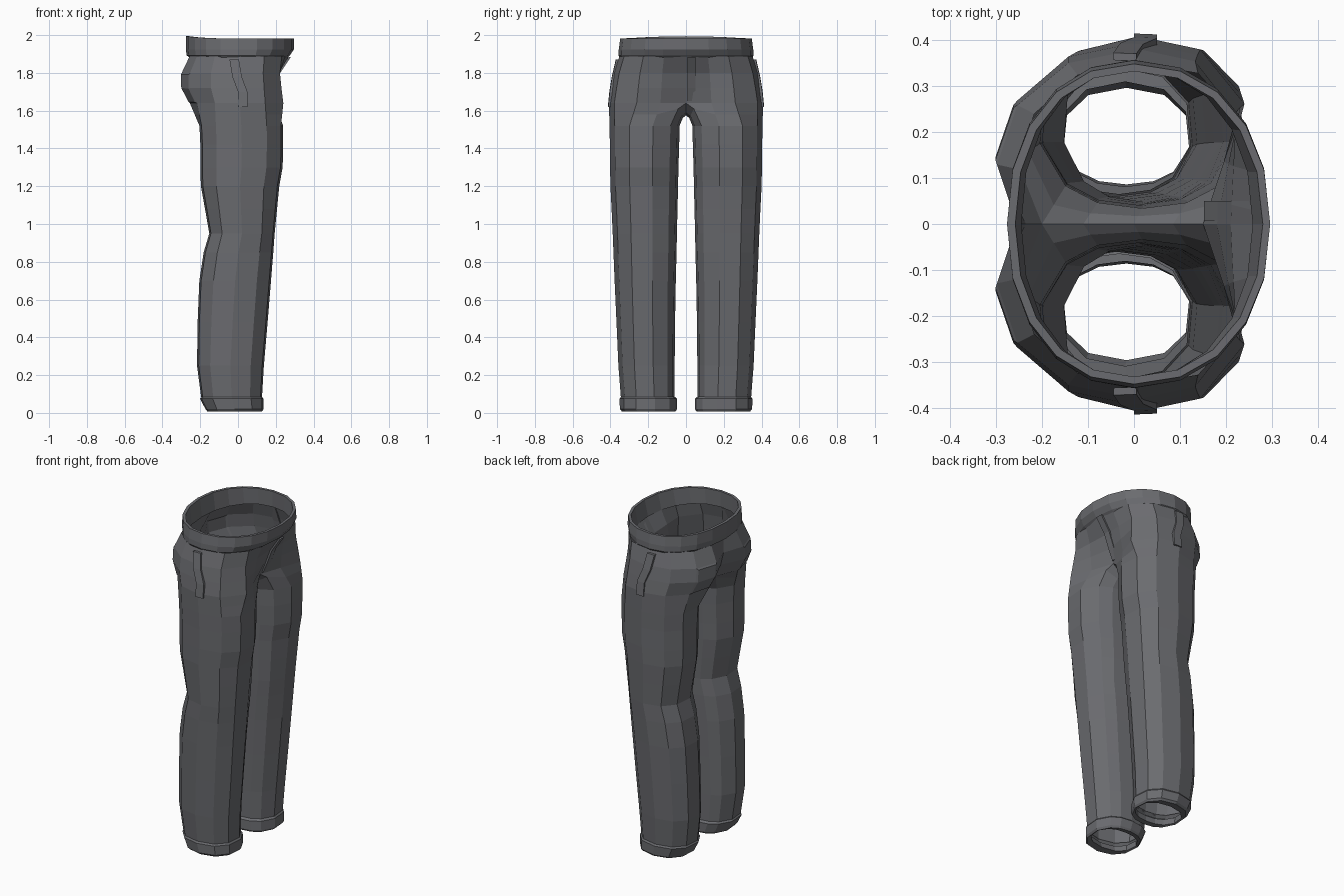
import bpy, bmesh, math
from mathutils import Vector

if "Cube" in bpy.data.objects:
    bpy.data.objects.remove(bpy.data.objects["Cube"])

cloth = bpy.data.materials.new("charcoal cloth")
cloth.diffuse_color = (0.145, 0.148, 0.16, 1)
cloth.use_nodes = True
cloth.node_tree.nodes["Principled BSDF"].inputs["Base Color"].default_value = cloth.diffuse_color


def finish(name, bm, mirror=True):
    bmesh.ops.recalc_face_normals(bm, faces=bm.faces)
    me = bpy.data.meshes.new(name)
    bm.to_mesh(me)
    bm.free()
    me.materials.append(cloth)
    ob = bpy.data.objects.new(name, me)
    bpy.context.collection.objects.link(ob)
    if mirror:
        m = ob.modifiers.new("other side", 'MIRROR')
        m.use_axis = (False, True, False)
        m.merge_threshold = 0.002
    return ob


def bridge(bm, a, b, closed=True):
    n = len(a)
    return [bm.faces.new((a[i], a[(i + 1) % n], b[(i + 1) % n], b[i]))
            for i in range(n if closed else n - 1)]


def power(v, p):
    return math.copysign(abs(v) ** p, v)


# leg section: 8 wide steps round the outside, 4 narrow steps on the inseam
ANGLES = [225 - 33.75 * i for i in range(9)] + [-67.5, -90, -112.5]


def leg_ring(z, x0, x1, y0, y1):
    cx, cy, rx, ry = (x0 + x1) / 2, (y0 + y1) / 2, (x1 - x0) / 2, (y1 - y0) / 2
    return [Vector((cx + rx * power(math.cos(math.radians(a)), .88),
                    cy + ry * power(math.sin(math.radians(a)), .88), z)) for a in ANGLES]


# hip section: half ring from the back seam round to the front seam
def hip_arc(z, back_mid, back, front_mid, front, side):
    pts = [(back_mid, 0), (back, .34), (back * .85, .68), (back * .48, .92), (0.01, 1),
           (front * .6, .93), (front, .64), ((front + front_mid) / 2, .33), (front_mid, 0)]
    return [Vector((x, y * side, z)) for x, y in pts]


# z, back x, front x, inseam y, outseam y
LEG = [(0.085, -.198, .130, .060, .345), (0.25, -.220, .140, .060, .358),
       (0.48, -.217, .160, .058, .368), (0.70, -.208, .178, .054, .378),
       (0.85, -.185, .190, .050, .384), (0.95, -.155, .197, .048, .388),
       (1.08, -.178, .210, .045, .394), (1.20, -.200, .222, .042, .400),
       (1.30, -.203, .240, .040, .402), (1.42, -.203, .243, .036, .403),
       (1.52, -.208, .243, .034, .405)]
# z, back seam x, back x, front seam x, front x, side y
HIP = [(1.64, -.200, -.255, .150, .240, .408), (1.72, -.235, -.298, .180, .230, .395),
       (1.80, -.255, -.298, .210, .222, .380), (1.89, -.255, -.255, .270, .232, .352)]

# legs and seat in one skin
bm = bmesh.new()
rings = [leg_ring(*r) for r in LEG]
fork = hip_arc(*HIP[0]) + [Vector((.085, 0, 1.59)), Vector((0, 0, 1.575)), Vector((-.11, 0, 1.595))]
# rounded ring just under the crotch
under = []
for i, (a, b) in enumerate(zip(rings[-1], fork)):
    p = a.lerp(b, .5)
    if i in (0, 8, 9, 10, 11):
        p.z = a.z + (b.z - a.z) * .75
    under.append(p)
rings += [under, fork]
rows = [[bm.verts.new(p) for p in r] for r in rings]
for a, b in zip(rows, rows[1:]):
    bridge(bm, a, b)
last = rows[-1][:9]
pocket = []
for h in HIP[1:]:
    row = [bm.verts.new(p) for p in hip_arc(*h)]
    fs = bridge(bm, last, row, False)
    if h[0] < 1.85:
        pocket.append(fs[1])
    last = row
bmesh.ops.recalc_face_normals(bm, faces=bm.faces)
# raised back pocket
bmesh.ops.inset_region(bm, faces=pocket, thickness=0.012, depth=0.006)
finish("legs_and_seat", bm)

# hem cuffs with a flat turned-in rim
bm = bmesh.new()
cuff = [(0.09, -.190, .125, .065, .340), (0.075, -.203, .138, .048, .352),
        (0.02, -.175, .138, .048, .350), (0.008, -.165, .130, .055, .340),
        (0.012, -.155, .122, .086, .296), (0.05, -.160, .122, .080, .310)]
rows = [[bm.verts.new(p) for p in leg_ring(*r)] for r in cuff]
for a, b in zip(rows, rows[1:]):
    bridge(bm, a, b)
finish("hem_cuffs", bm)

# waistband: outside, top edge and inside
bm = bmesh.new()
band = [(1.882, -.255, .262, .350), (1.892, -.272, .275, .357), (1.925, -.276, .296, .356),
        (1.982, -.276, .296, .348), (1.982, -.258, .280, .332), (1.885, -.245, .258, .335)]
rows = []
for z, back, front, side in band:
    row = []
    for i in range(20):
        a = math.tau * i / 20
        c, s = power(math.cos(a), .92), power(math.sin(a), .92)
        lift = 0.012 * max(0, -c) ** 3 if z > 1.95 else 0
        row.append(bm.verts.new((c * (front if c > 0 else -back), s * side, z + lift)))
    rows.append(row)
for a, b in zip(rows, rows[1:]):
    bridge(bm, a, b)
finish("waistband", bm, False)

# fly flap down the front seam
bm = bmesh.new()
path = [(.276, 1.885), (.220, 1.80), (.190, 1.72), (.160, 1.65)]
rows = [[bm.verts.new((x + d, y, z)) for d, y in ((-.008, .008), (.004, .008), (.004, .05), (-.008, .05))]
        for x, z in path]
for a, b in zip(rows, rows[1:]):
    bridge(bm, a, b)
bm.faces.new(rows[0])
bm.faces.new(rows[-1])
finish("fly_flap", bm, False)

# side pocket edges
bm = bmesh.new()
path = [(-.045, .368, 1.87), (-.03, .389, 1.78), (.0, .402, 1.70), (.0, .410, 1.62)]
rows = [[bm.verts.new((x + dx, y + dy, z)) for dx, dy in ((0, -.012), (0, .004), (.05, .002), (.05, -.014))]
        for x, y, z in path]
for a, b in zip(rows, rows[1:]):
    bridge(bm, a, b)
bm.faces.new(rows[0])
bm.faces.new(rows[-1])
finish("side_pocket_edges", bm)
